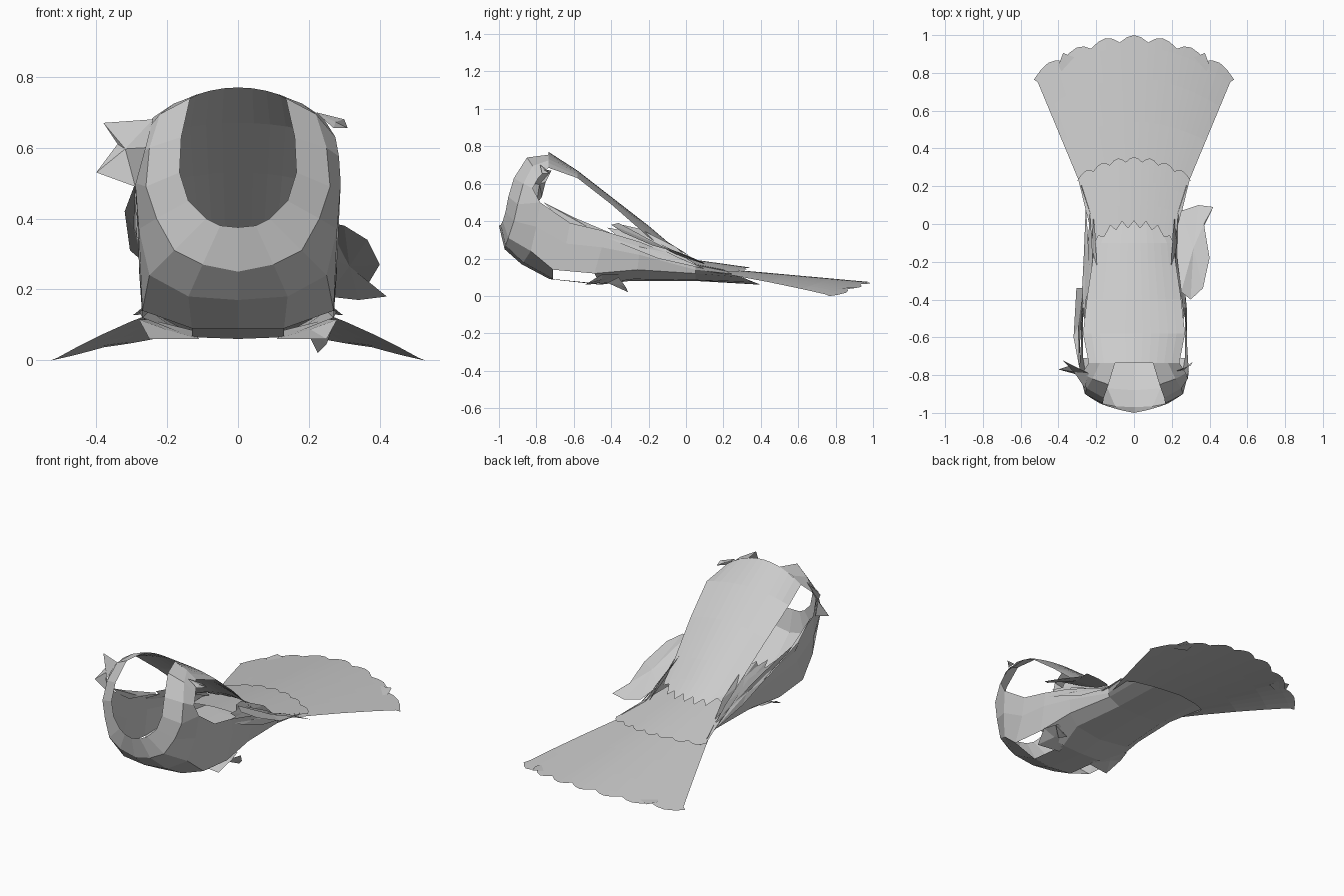
import bpy, math

cube = bpy.data.objects.get("Cube")
if cube:
    bpy.data.objects.remove(cube, do_unlink=True)

grey = bpy.data.materials.new("plain_grey")
grey.use_nodes = True
colour = (0.6, 0.6, 0.6, 1)
grey.diffuse_color = colour
grey.node_tree.nodes["Principled BSDF"].inputs["Base Color"].default_value = colour


def make(name, verts, faces, mirror=False):
    mesh = bpy.data.meshes.new(name)
    mesh.from_pydata(verts, [], faces)
    mesh.materials.append(grey)
    obj = bpy.data.objects.new(name, mesh)
    bpy.context.collection.objects.link(obj)
    if mirror:
        mod = obj.modifiers.new("Mirror", "MIRROR")
        mod.use_clip = True
    return obj


def loft(name, rows, mirror=False, skip=()):
    """Join rows of points into a faceted sheet, leaving out any skipped cells."""
    n = len(rows[0])
    verts = [p for row in rows for p in row]
    faces = [(i * n + j, i * n + j + 1, (i + 1) * n + j + 1, (i + 1) * n + j)
             for i in range(len(rows) - 1) for j in range(n - 1) if (i, j) not in skip]
    return make(name, verts, faces, mirror)


def flap(name, points, mirror=False):
    """Ragged flat piece fanned out from its middle."""
    n = len(points)
    centre = tuple(sum(p[k] for p in points) / n for k in range(3))
    return make(name, points + [centre], [(i, (i + 1) % n, n) for i in range(n)], mirror)


# Bowl of the breast and belly, open on top, with a hole for each leg
loft("breast_and_belly", [
    [(.165, -.95, .53), (.14, -.965, .45), (.09, -.98, .4), (.05, -.99, .38), (0, -1, .375)],
    [(.26, -.9, .49), (.23, -.92, .4), (.18, -.95, .31), (.1, -.965, .27), (0, -.97, .25)],
    [(.29, -.78, .5), (.28, -.8, .37), (.25, -.83, .24), (.14, -.87, .18), (0, -.88, .17)],
    [(.28, -.62, .39), (.28, -.64, .28), (.27, -.71, .14), (.13, -.71, .09), (0, -.73, .09)],
    [(.27, -.45, .35), (.28, -.45, .26), (.27, -.49, .12), (.13, -.46, .065), (0, -.46, .06)],
    [(.26, -.25, .29), (.26, -.25, .22), (.25, -.26, .14), (.18, -.28, .09), (0, -.3, .08)],
    [(.23, .05, .17), (.23, .05, .14), (.22, .05, .12), (.15, .05, .085), (0, .05, .08)],
    [(.28, .2, .14), (.27, .24, .12), (.24, .3, .1), (.15, .36, .075), (0, .4, .06)],
], True, skip={(3, 2)})

# Band on each side of the neck opening
loft("shoulder_band", [
    [(.1, -.735, .755), (.18, -.735, .725), (.24, -.735, .685)],
    [(.135, -.85, .74), (.22, -.82, .695), (.275, -.79, .63)],
    [(.16, -.92, .63), (.25, -.87, .6), (.285, -.82, .575)],
    [(.165, -.95, .53), (.26, -.9, .49), (.29, -.78, .5)],
], True)

# Back sheet sloping down to ragged feather tips: y, half width, height, edge drop
back_rows = []
for y, half, z, drop in [(-.735, .24, .77, .085), (-.58, .27, .67, .04), (-.4, .25, .53, .04),
                         (-.2, .22, .375, .06), (-.1, .21, .29, .05), (.02, .19, .215, .03)]:
    row = []
    for k in range(-6, 7):
        u = k / 6
        tip = (k % 2) * .04 + abs(u) ** 3 * .08 if z < .25 else 0
        row.append((half * u, y - tip, z - drop * u * u + tip * .6))
    back_rows.append(row)
loft("back", back_rows)


def feather_fan(name, base, tip, height, count, scallop):
    """Sheet spreading from base to a scalloped tip; each end is half width, y, sweep."""
    rows = []
    steps = count * 4
    for v in (0, .25, .5, .75, .93, 1):
        row = []
        for k in range(steps + 1):
            u = 2 * k / steps - 1
            x = u * (base[0] + (tip[0] - base[0]) * v)
            far = tip[1] - tip[2] * u * u
            near = base[1] - base[2] * u * u
            y = near + (far - near) * v
            if v == 1:
                y -= scallop * (1 - abs(math.sin(math.pi * k / 4)))
            row.append((x, y, height(x, y)))
        rows.append(row)
    return loft(name, rows)


# Cover feathers over the tail root, then the drooping tail
feather_fan("tail_cover", (.2, -.15, 0), (.3, .355, .1),
            lambda x, y: .2 - .14 * y - .45 * x * x, 7, .025)
feather_fan("tail", (.23, .08, 0), (.53, 1, .2),
            lambda x, y: .145 - .09 * (y - .2) - .34 * x * x, 7, .035)

# Corner feathers poking out beyond the tail edge
flap("tail_corner", [(.3, .82, .05), (.38, .8, .04), (.4, .84, .04), (.375, .905, .045), (.31, .88, .05)], True)

# Long side feathers filling the gap between back and flank
for i in range(3):
    x, lift = .265 - .02 * i, .025 * i
    flap("flank_feather_%d" % (i + 1), [
        (x, -.5 + .08 * i, .35 + lift * .6), (x - .03, -.25, .31 + lift), (x - .02, -.05, .21 + lift),
        (x - .01, .1 - .03 * i, .145 + lift * .5), (x, -.15, .2 + lift), (x + .01, -.35, .28 + lift)], True)

# Thigh skin hanging behind the leg holes
flap("thigh", [(.11, -.52, .06), (.25, -.54, .06), (.28, -.45, .115), (.25, -.36, .115), (.13, -.38, .085)], True)
flap("leg_tag", [(.2, -.42, .07), (.27, -.36, .1), (.25, -.32, .045), (.225, -.31, .02)])

# Uneven wing remains on the left and right
flap("left_wing_piece", [
    (.22, -.05, .22), (.25, .07, .18), (.34, .1, .17), (.42, .09, .18), (.37, 0, .22), (.4, -.18, .27),
    (.365, -.34, .34), (.3, -.4, .38), (.25, -.36, .39), (.23, -.2, .3)])
flap("left_shoulder_tag", [(.22, -.78, .7), (.3, -.75, .68), (.31, -.73, .655), (.27, -.77, .655)])
flap("right_shoulder_flap", [
    (-.24, -.79, .68), (-.38, -.72, .67), (-.34, -.75, .61), (-.4, -.77, .53),
    (-.29, -.8, .49), (-.26, -.87, .6)])
flap("right_flank_flap", [(-.29, -.76, .5), (-.32, -.6, .42), (-.305, -.34, .31), (-.27, -.34, .28), (-.285, -.62, .35)])
